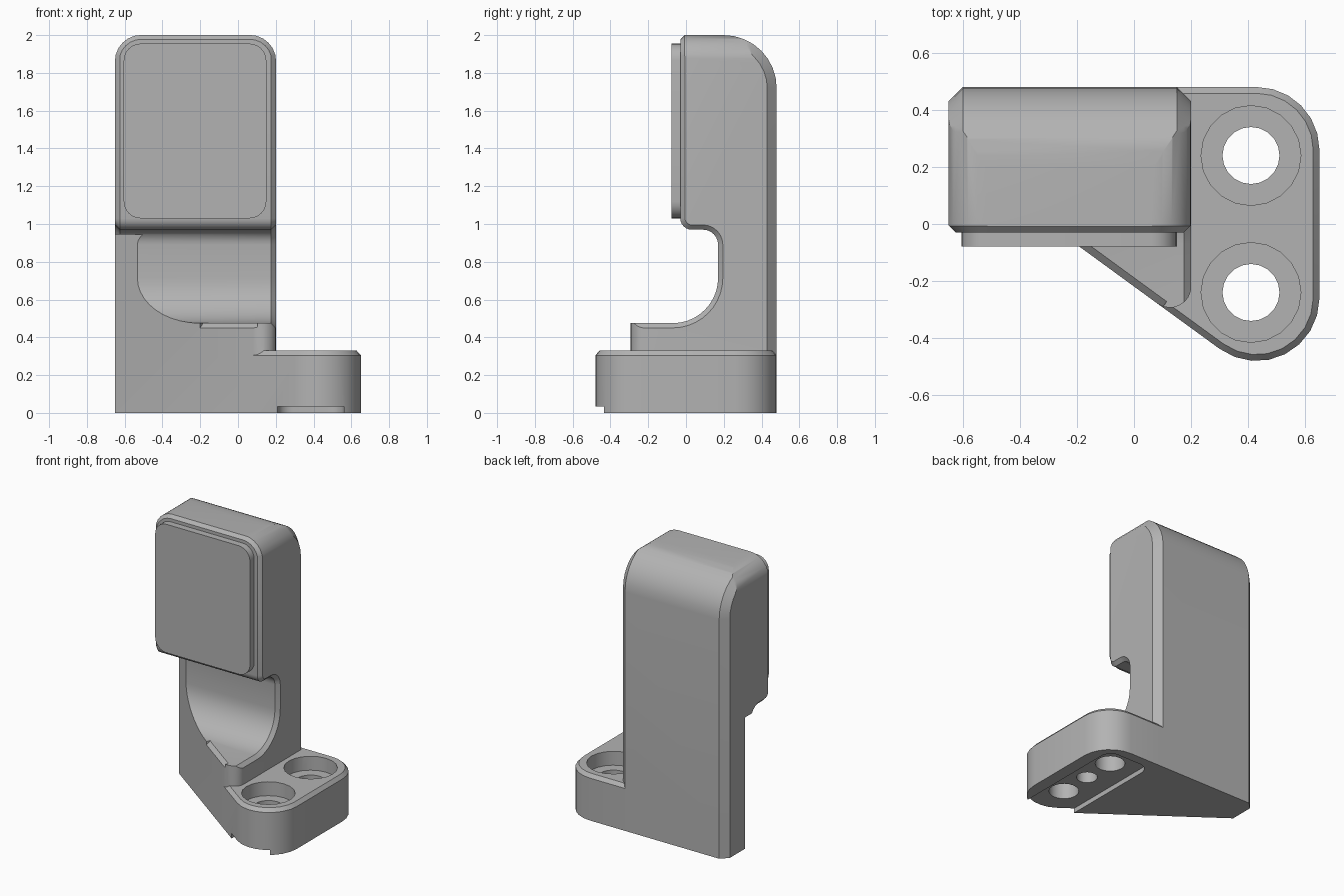
import bpy, bmesh, math
from mathutils import Vector

if "Cube" in bpy.data.objects:
    bpy.data.objects.remove(bpy.data.objects["Cube"])

grey = bpy.data.materials.new("plain_grey")
grey.use_nodes = True
grey.diffuse_color = (0.45, 0.45, 0.45, 1)
grey.node_tree.nodes["Principled BSDF"].inputs["Base Color"].default_value = grey.diffuse_color


def arc(cx, cy, r, a0, a1, n=6):
    """Points of a circular arc, angles in degrees."""
    angles = [math.radians(a0 + (a1 - a0) * i / n) for i in range(n + 1)]
    return [(cx + r * math.cos(a), cy + r * math.sin(a)) for a in angles]


def loft(name, rings):
    """Closed solid through rings of equal point count."""
    bm = bmesh.new()
    loops = [[bm.verts.new(p) for p in ring] for ring in rings]
    for a, b in zip(loops, loops[1:]):
        for i in range(len(a)):
            j = (i + 1) % len(a)
            bm.faces.new((a[i], a[j], b[j], b[i]))
    bm.faces.new(loops[0])
    bm.faces.new(loops[-1])
    bmesh.ops.recalc_face_normals(bm, faces=bm.faces)
    mesh = bpy.data.meshes.new(name)
    bm.to_mesh(mesh)
    bm.free()
    mesh.materials.append(grey)
    obj = bpy.data.objects.new(name, mesh)
    bpy.context.collection.objects.link(obj)
    return obj


def prism(name, pts, z0, z1):
    return loft(name, [[(x, y, z) for x, y in pts] for z in (z0, z1)])


def combine(target, tool, operation):
    """Apply a boolean and remove the tool object."""
    mod = target.modifiers.new("cut", "BOOLEAN")
    mod.operation, mod.solver, mod.object = operation, "EXACT", tool
    bpy.context.view_layer.objects.active = target
    bpy.ops.object.modifier_apply(modifier=mod.name)
    bpy.data.objects.remove(tool)


def rounded_rect(x0, x1, z0, z1, r, low_r):
    return (arc(x1 - r, z1 - r, r, 0, 90) + arc(x0 + r, z1 - r, r, 90, 180)
            + arc(x0 + low_r, z0 + low_r, low_r, 180, 270)
            + arc(x1 - low_r, z0 + low_r, low_r, 270, 360))


# Side profile of the upright, inset by f at the front and b at the back
def profile(f, b):
    return ([(-0.03 + f, 2 - b)]
            + arc(0.03, 1.03, 0.06 - f, 180, 270)
            + arc(0.09, 0.89, 0.08 + f, 90, 0)
            + arc(-0.07, 0.715, 0.24 + f, 0, -90, 10)
            + [(-0.8, 0.475 - f), (-0.8, -0.2), (0.48 - b, -0.2)]
            + arc(0.2, 1.72, 0.28 - b, 0, 90, 8))


LEFT, RIGHT, BACK = -0.65, 0.2, 0.48
stations = [(LEFT, 0.025, 0.05), (LEFT + 0.025, 0, 0.025), (LEFT + 0.05, 0, 0),
            (RIGHT - 0.05, 0, 0), (RIGHT - 0.025, 0, 0.025), (RIGHT, 0.025, 0.05)]
bracket = loft("bracket", [[(x, y, z) for y, z in profile(f, b)] for x, f, b in stations])

# Slanted front plane shared by gusset and base plate
slope = -0.73
slant = math.degrees(math.atan(slope))


def slant_y(x):
    return -0.438 + slope * (x - 0.3)


# Envelope: head with rounded top corners, gusset with slanted front
head_rings = []
for y, d in ((-0.032, 0.025), (-0.007, 0), (0.6, 0)):
    pts = rounded_rect(LEFT - 0.002 + d, RIGHT + 0.002 - d, 0.945, 2.001 - d, 0.14 - d, 0.002)
    head_rings.append([(x, y, z) for x, z in pts])
envelope = loft("envelope", head_rings)
nose_r = 0.075
nose_x = RIGHT + 0.001 - nose_r
nose_y = slant_y(nose_x) + nose_r / math.cos(math.radians(slant))
gusset = prism("gusset", [(RIGHT + 0.001, 0.55), (LEFT - 0.001, 0.55),
                          (LEFT - 0.001, slant_y(LEFT - 0.001))]
               + arc(nose_x, nose_y, nose_r, slant - 90, 0, 8), 0, 1.0)
combine(envelope, gusset, "UNION")
combine(bracket, envelope, "INTERSECT")

# Chamfer along the slanted edge of the gusset ledge
inward = Vector((-slope, 1, 0)).normalized()
rings = []
for x in (-0.2, 0.1):
    p = Vector((x, slant_y(x), 0.45))
    up = Vector((0, 0, 1))
    rings.append([p - inward * 0.02 - up * 0.02, p + inward * 0.03 + up * 0.03,
                  p - inward * 0.02 + up * 0.03])
combine(bracket, loft("edge_cut", rings), "DIFFERENCE")


# Base plate with chamfered top rim
def plate(d):
    r = 0.22 - d
    start = Vector((0.05, slant_y(0.05), 0)) + inward * d
    return ([(0.05, BACK - d), (start.x, start.y)]
            + arc(0.43, -0.26, r, slant - 90, 0, 8) + arc(0.43, 0.26, r, 0, 90, 6))


base = loft("base_plate", [[(x, y, z) for x, y in plate(d)]
                           for z, d in ((0, 0), (0.305, 0), (0.33, 0.022))])
combine(bracket, base, "UNION")

# Underside channel, counterbored screw holes and blind dowel hole
channel = rounded_rect(0.21, 0.56, -0.7, 0.41, 0.08, 0.01)
combine(bracket, prism("channel", channel, -0.1, 0.035), "DIFFERENCE")
for y in (-0.24, 0.24):
    for r, z0 in ((0.1, -0.1), (0.175, 0.23)):
        combine(bracket, prism("hole", arc(0.41, y, r, 0, 342, 19), z0, 0.5), "DIFFERENCE")
combine(bracket, prism("dowel_hole", arc(0.41, 0, 0.07, 0, 342, 19), -0.1, 0.2), "DIFFERENCE")

# Raised contact pad on the front of the head
pad_pts = rounded_rect(-0.605, 0.15, 1.03, 1.955, 0.09, 0.09)
pad = loft("contact_pad", [[(x, y, z) for x, z in pad_pts] for y in (-0.078, -0.01)])

for obj in (bracket, pad):
    bpy.ops.object.select_all(action="DESELECT")
    obj.select_set(True)
    bpy.context.view_layer.objects.active = obj
    bpy.ops.object.shade_smooth_by_angle(angle=math.radians(30))
